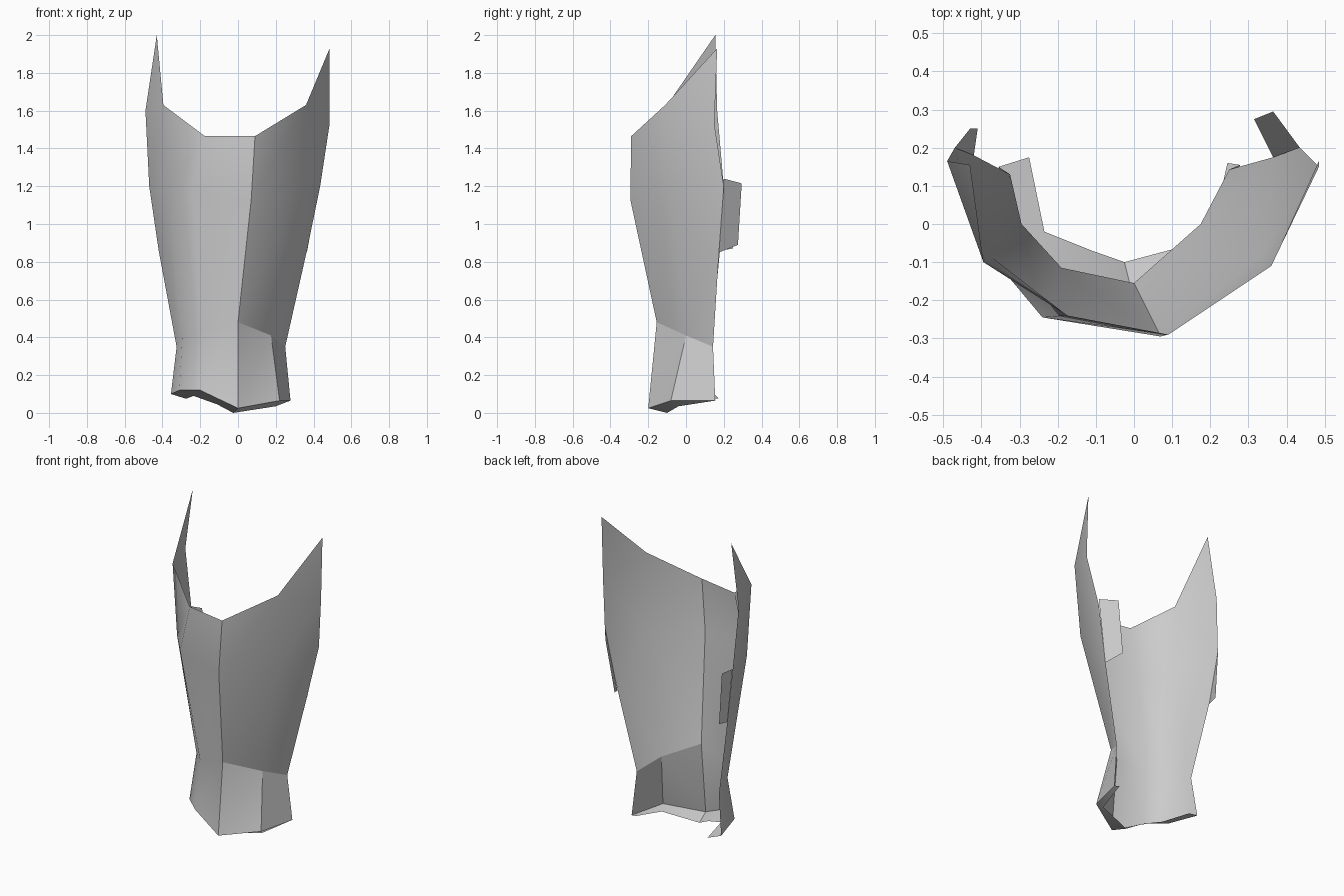
import bpy
import math

cube = bpy.data.objects.get("Cube")
if cube:
    bpy.data.objects.remove(cube, do_unlink=True)

# Single plate colour
grey = bpy.data.materials.new("plate grey")
grey.use_nodes = True
colour = (0.6, 0.6, 0.6, 1)
grey.diffuse_color = colour
grey.node_tree.nodes["Principled BSDF"].inputs["Base Color"].default_value = colour

# Vertical seams of the guard, each listed from top to bottom
right_edge = [(-.43, .155, 2), (-.49, .165, 1.6), (-.47, .2, 1.2),
              (-.42, .18, .86), (-.325, .13, .35), (-.355, .15, .1)]
right_side = [(-.395, -.1, 1.63), (-.37, -.09, 1.17), (-.295, 0, .4), (-.31, -.05, .12)]
right_front = [(-.175, -.24, 1.465), (-.24, -.245, 1.17), (-.19, -.115, .43), (-.2, -.15, .12)]
ridge = [(.09, -.29, 1.465), (.07, -.295, 1.13), (0, -.155, .48), (0, -.2, .025)]
left_side = [(.36, -.11, 1.63), (.34, -.08, 1.15), (.175, 0, .41), (.22, -.08, .065)]
left_edge = [(.485, .165, 1.93), (.485, .15, 1.53), (.435, .2, 1.2),
             (.365, .175, .86), (.25, .143, .35), (.278, .155, .065)]
seams = [right_edge, right_side, right_front, ridge, left_side, left_edge]

# Inner border of the lower lip
lip_inner = [(-.275, .175, .075), (-.235, -.02, .09), (-.11, -.07, .045),
             (-.025, -.1, 0), (.2, -.04, .035), (.245, .16, .07)]


def make_object(name, points, faces, angle=35):
    mesh = bpy.data.meshes.new(name)
    mesh.from_pydata(points, [], faces)
    mesh.materials.append(grey)
    obj = bpy.data.objects.new(name, mesh)
    bpy.context.collection.objects.link(obj)
    bpy.ops.object.select_all(action='DESELECT')
    obj.select_set(True)
    bpy.context.view_layer.objects.active = obj
    bpy.ops.object.shade_smooth_by_angle(angle=math.radians(angle))
    return obj


points, ids = [], []
for seam in seams:
    ids.append([len(points) + i for i in range(len(seam))])
    points += seam

# Front panels: plain strips between the four inner seams
faces = []
for a, b in zip(ids[1:4], ids[2:5]):
    for i in range(3):
        if i == 2 and a is ids[3]:
            faces += [(a[3], b[2], a[2]), (a[3], b[3], b[2])]
        else:
            faces.append((a[i + 1], b[i + 1], b[i], a[i]))

# Side panels: the long back edges fan onto the shorter side seams
for edge, side, flip in ((ids[0], ids[1], False), (ids[5], ids[4], True)):
    panel = [(edge[1], side[0], edge[0]),
             (edge[2], side[1], side[0], edge[1]),
             (edge[3], side[1], edge[2]),
             (edge[4], side[2], side[1], edge[3]),
             (edge[5], side[3], side[2], edge[4])]
    faces += [f[::-1] if flip else f for f in panel]

guard = make_object("shin_plate", points, faces, 40)

# Crisp creases along the ridge and around the left of the waist
creases = list(zip(ids[3], ids[3][1:])) + [(ids[3][2], ids[4][2]), (ids[4][2], ids[5][4])]
creases = {frozenset(c) for c in creases}
for edge in guard.data.edges:
    if frozenset(edge.vertices) in creases:
        edge.use_edge_sharp = True

# Lower lip turned inward under the plate
outer = [seam[-1] for seam in seams]
n = len(outer)
make_object("lower_lip", outer + lip_inner,
            [(n + i, n + i + 1, i + 1, i) for i in range(n - 1)])

# Strap tabs on the back edges
make_object("left_strap_tab", [(.435, .2, 1.24), (.365, .295, 1.215),
                               (.315, .275, .89), (.365, .175, .85)], [(0, 3, 2, 1)])
make_object("right_strap_tab", [(-.47, .2, 1.22), (-.43, .25, 1.2),
                                (-.41, .25, .87), (-.42, .18, .86)], [(0, 1, 2, 3)])
